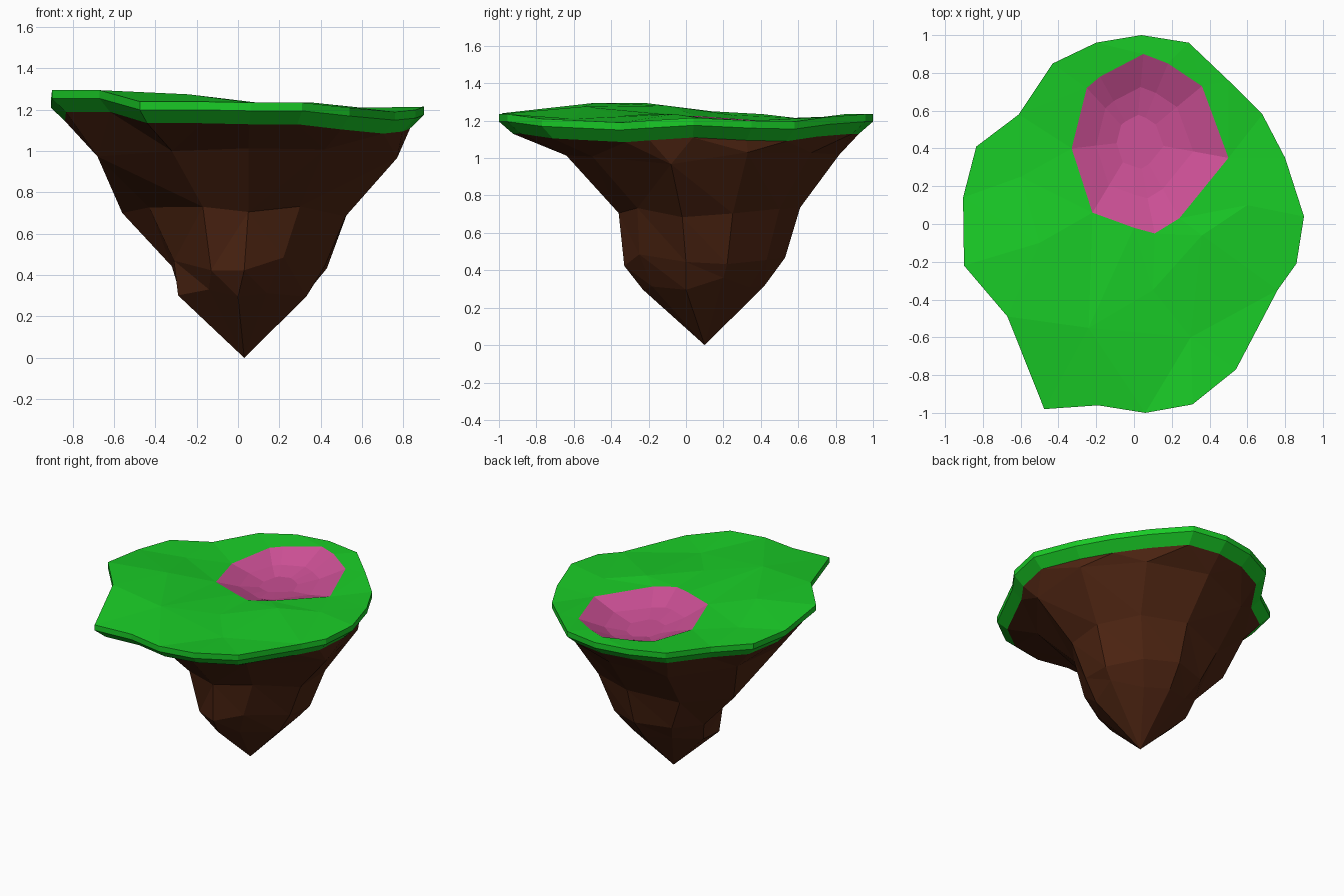
import bpy, bmesh, random
from mathutils import Vector
from mathutils.geometry import delaunay_2d_cdt

if "Cube" in bpy.data.objects:
    bpy.data.objects.remove(bpy.data.objects["Cube"])

random.seed(4)


def make(name, bm, color):
    bmesh.ops.recalc_face_normals(bm, faces=bm.faces)
    me = bpy.data.meshes.new(name)
    bm.to_mesh(me)
    bm.free()
    mat = bpy.data.materials.new(name + "_color")
    mat.diffuse_color = (*color, 1)
    mat.use_nodes = True
    mat.node_tree.nodes["Principled BSDF"].inputs["Base Color"].default_value = mat.diffuse_color
    me.materials.append(mat)
    ob = bpy.data.objects.new(name, me)
    bpy.context.collection.objects.link(ob)
    return ob


def ring(bm, pts):
    return [bm.verts.new(p) for p in pts]


def bridge(bm, a, b):
    n = len(a)
    for i in range(n):
        bm.faces.new((a[i], a[(i + 1) % n], b[(i + 1) % n], b[i]))


def fan(bm, a, tip):
    t = bm.verts.new(tip)
    for i in range(len(a)):
        bm.faces.new((a[i], a[(i + 1) % len(a)], t))


# Island rim, clockwise from the back
rim = [(.04, 1, 1.235), (.29, .96, 1.235), (.5, .76, 1.22), (.68, .58, 1.195),
       (.8, .35, 1.2), (.9, .04, 1.215), (.86, -.21, 1.2), (.76, -.35, 1.19),
       (.54, -.77, 1.21), (.31, -.955, 1.235), (.06, -1, 1.235), (-.19, -.96, 1.24),
       (-.475, -.98, 1.24), (-.67, -.49, 1.295), (-.9, -.22, 1.295), (-.905, .14, 1.25),
       (-.835, .41, 1.235), (-.61, .58, 1.215), (-.43, .85, 1.225), (-.2, .96, 1.235)]
mid = [(x, y, z - .04) for x, y, z in rim]
low = [(x * .925, y * .925, z - .105) for x, y, z in rim]

# Basin edge and gentle bumps of the lawn
edge = [(.05, .9, 1.235), (.18, .85, 1.235), (.36, .73, 1.22), (.5, .35, 1.2),
        (.24, .03, 1.222), (.11, -.05, 1.222), (0, -.02, 1.225), (-.22, .06, 1.225),
        (-.33, .4, 1.2), (-.25, .72, 1.215), (-.18, .78, 1.22)]
bumps = [(-.24, -.55, 1.275), (-.5, -.1, 1.28), (.36, -.06, 1.235), (.1, -.35, 1.23),
         (.3, -.6, 1.21), (-.6, .25, 1.23), (.6, .1, 1.21)]

# Grass slab: triangulated top with a hole for the basin, straight side, undercut
pts = rim + edge + bumps
nr, ne = len(rim), len(edge)
cons = [(i, (i + 1) % nr) for i in range(nr)]
cons += [(nr + i, nr + (i + 1) % ne) for i in range(ne)]
res = delaunay_2d_cdt([Vector(p[:2]) for p in pts], cons, [], 1, 1e-5)
bm = bmesh.new()
v = ring(bm, pts)
for f in res[2]:
    ids = [res[3][i][0] for i in f]
    if not all(nr <= i < nr + ne for i in ids):
        bm.faces.new([v[i] for i in ids])
m, l = ring(bm, mid), ring(bm, low)
bridge(bm, v[:nr], m)
bridge(bm, m, l)
make("grass_slab", bm, (.01, .6, .02))

# Pink basin
bm = bmesh.new()
cx, cy = .01, .44
steps = [ring(bm, edge)]
for s, z in ((.62, 1.155), (.3, 1.125)):
    steps.append(ring(bm, [(cx + (x - cx) * s, cy + (y - cy) * s,
                            z + random.uniform(-.008, .008)) for x, y, _ in edge]))
for a, b in zip(steps, steps[1:]):
    bridge(bm, a, b)
bm.faces.new(steps[-1])
make("basin", bm, (.6, .08, .3))

# Rock underside: four ten-sided rings tapering to a point
levels = [
    (1.0, [(.04, .82), (.45, .67), (.74, .33), (.77, -.08), (.42, -.5),
           (.05, -.64), (-.32, -.53), (-.68, -.13), (-.66, .35), (-.34, .7)]),
    (.70, [(.05, .61), (.36, .5), (.53, .25), (.52, -.02), (.3, -.26),
           (.05, -.36), (-.17, -.32), (-.43, .05), (-.56, .25), (-.3, .5)]),
    (.46, [(.05, .53), (.28, .43), (.43, .22), (.42, 0), (.22, -.25),
           (.03, -.33), (-.13, -.26), (-.31, .02), (-.32, .25), (-.2, .45)]),
    (.32, [(.04, .42), (.2, .34), (.37, .2), (.33, 0), (.14, -.18),
           (0, -.23), (-.14, -.14), (-.29, .03), (-.28, .2), (-.14, .36)])]
bm = bmesh.new()
top = ring(bm, low)
rings = [ring(bm, [(x, y, z + random.uniform(-.04, .04)) for x, y in p]) for z, p in levels]
first = rings[0]
for i in range(10):
    j = (i + 1) % 10
    a, b, c = top[2 * i], top[2 * i + 1], top[2 * j]
    bm.faces.new((a, b, first[i]))
    bm.faces.new((b, c, first[j]))
    bm.faces.new((b, first[j], first[i]))
for a, b in zip(rings, rings[1:]):
    bridge(bm, a, b)
fan(bm, rings[-1], (.03, .1, 0))
bmesh.ops.triangulate(bm, faces=bm.faces)
make("rock_underside", bm, (.075, .018, .006))
